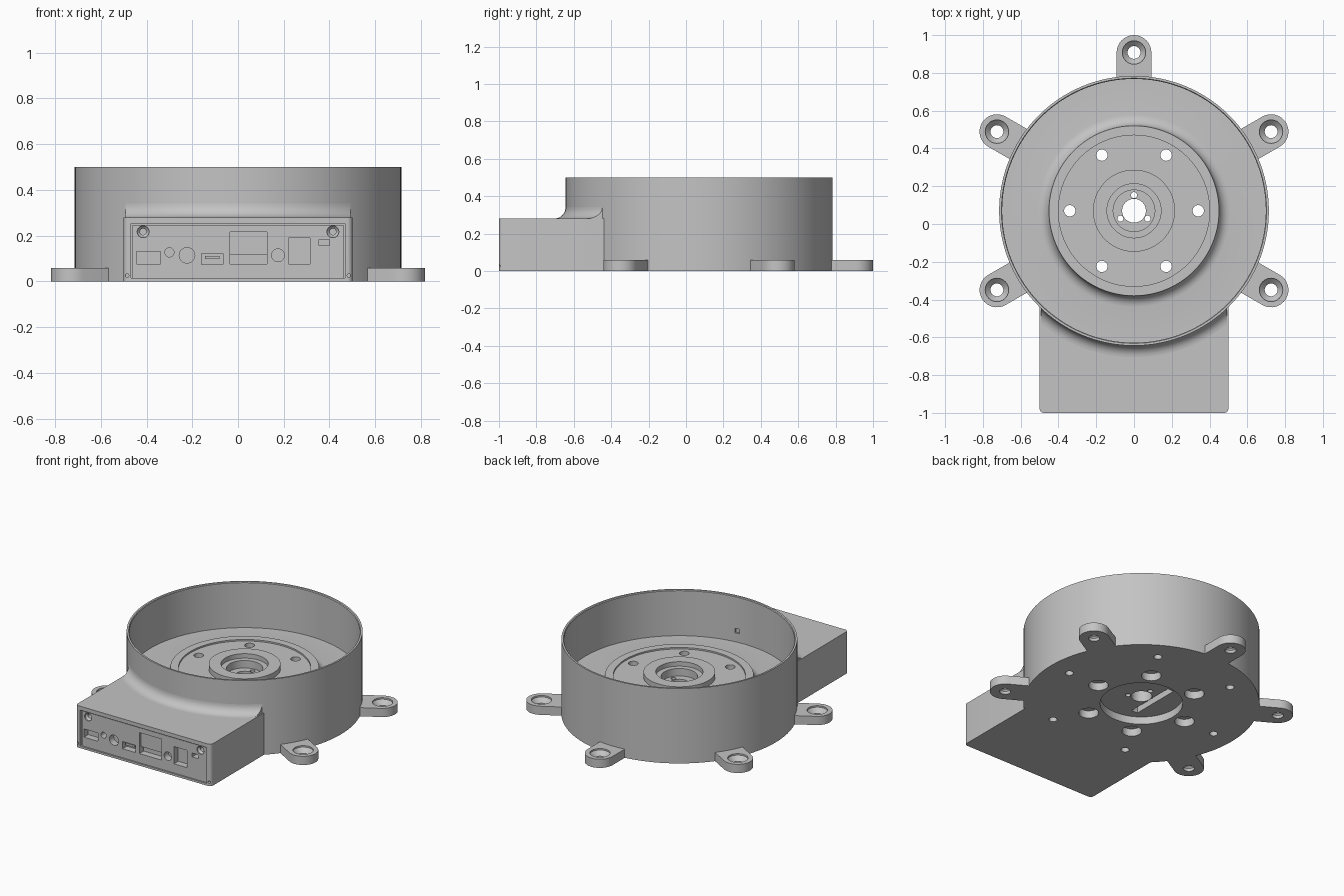
import bpy, bmesh
from math import pi, cos, sin, radians
from mathutils import Matrix, Vector

cube = bpy.data.objects.get("Cube")
if cube:
    bpy.data.objects.remove(cube, do_unlink=True)

GREY = (0.55, 0.55, 0.55, 1)
mat = bpy.data.materials.new("plain grey")
mat.use_nodes = True
mat.diffuse_color = GREY
mat.node_tree.nodes["Principled BSDF"].inputs["Base Color"].default_value = GREY

AXIS = Matrix.Translation((0, 0.07, 0))      # drum axis
TURN = Matrix.Rotation(pi / 2, 4, 'X')       # local z points to the front


def finish(name, bm, matrix=Matrix()):
    bmesh.ops.transform(bm, matrix=matrix, verts=bm.verts)
    bmesh.ops.recalc_face_normals(bm, faces=bm.faces)
    mesh = bpy.data.meshes.new(name)
    bm.to_mesh(mesh)
    bm.free()
    mesh.materials.append(mat)
    ob = bpy.data.objects.new(name, mesh)
    bpy.context.collection.objects.link(ob)
    return ob


def lathe(name, profile, matrix=Matrix(), seg=24):
    """Spin an (r, z) profile; it is closed into a loop unless it starts on the axis."""
    bm = bmesh.new()
    vs = [bm.verts.new((r, 0, z)) for r, z in profile]
    pairs = list(zip(vs, vs[1:]))
    if profile[0][0] > 0:
        pairs.append((vs[-1], vs[0]))
    edges = [bm.edges.new(p) for p in pairs]
    bmesh.ops.spin(bm, geom=vs + edges, cent=(0, 0, 0), axis=(0, 0, 1),
                   angle=2 * pi, steps=seg, use_merge=True)
    bmesh.ops.remove_doubles(bm, verts=bm.verts, dist=1e-5)
    return finish(name, bm, matrix)


def rod(r, z0, z1, matrix=Matrix(), seg=24):
    return lathe("cutter", [(0, z0), (r, z0), (r, z1), (0, z1)], matrix, seg)


def block(name, x, y, z, bevel=0):
    bm = bmesh.new()
    bmesh.ops.create_cube(bm, size=1)
    for v in bm.verts:
        v.co = Vector([a + (c + 0.5) * (b - a) for c, (a, b) in zip(v.co, (x, y, z))])
    if bevel:
        # round the top and the upright front edges only
        def rounded(e):
            a, b = (v.co for v in e.verts)
            top = a.z == b.z == max(z) and not a.y == b.y == max(y)
            return top or (a.y == b.y == min(y) and a.x == b.x)
        bmesh.ops.bevel(bm, geom=[e for e in bm.edges if rounded(e)], offset=bevel,
                        segments=4, profile=0.5, affect='EDGES')
    return finish(name, bm)


def combine(ob, tool, operation='DIFFERENCE'):
    mod = ob.modifiers.new("cut", 'BOOLEAN')
    mod.operation, mod.solver, mod.object = operation, 'EXACT', tool
    bpy.context.view_layer.objects.active = ob
    bpy.ops.object.modifier_apply(modifier=mod.name)
    bpy.data.objects.remove(tool, do_unlink=True)


def around(angle, radius):
    return AXIS @ Matrix.Rotation(radians(angle), 4, 'Z') @ Matrix.Translation((radius, 0, 0))


parts = []

# Drum: thin wall, floor with a coved raised disc, stepped hub, recess underneath
cove = [(0.51 - 0.06 * sin(t * pi / 12), 0.255 - 0.06 * cos(t * pi / 12)) for t in range(7)]
drum = lathe("drum", [(0.714, 0), (0.714, 0.5), (0.702, 0.5), (0.698, 0.495), (0.698, 0.195)]
             + cove + [(0.40, 0.255), (0.40, 0.245), (0.217, 0.245), (0.217, 0.28),
                       (0.143, 0.28), (0.143, 0.25), (0.11, 0.25), (0.11, 0.2),
                       (0.063, 0.2), (0.063, 0.05), (0.25, 0.05), (0.25, 0)],
             AXIS, 128)
for k in range(6):
    # counterbored bolt holes, and blind holes further out
    combine(drum, lathe("cutter", [(0, -0.01), (0.06, -0.01), (0.06, 0.05), (0.03, 0.05),
                                   (0.03, 0.3), (0, 0.3)], around(60 * k, 0.34)))
    combine(drum, rod(0.025, -0.01, 0.06, around(60 * k, 0.57)))
for k in range(3):
    combine(drum, rod(0.016, 0.02, 0.3, around(90 + 120 * k, 0.083), 16))
combine(drum, block("cutter", (-0.11, -0.065), (-0.1, 0.24), (0.02, 0.09)))
combine(drum, block("cutter", (0.045, 0.075), (-0.66, -0.6), (0.255, 0.285)))
parts.append(drum)

# Mounting lugs with countersunk holes
for i, angle in enumerate((-30, 30, 90, 150, 210)):
    bm = bmesh.new()
    outline = [(-0.16, 0.092)] + [(0.092 * sin(t * pi / 16), 0.092 * cos(t * pi / 16))
                                  for t in range(17)] + [(-0.16, -0.092)]
    face = bm.faces.new([bm.verts.new((x, y, 0)) for x, y in outline])
    top = bmesh.ops.extrude_face_region(bm, geom=[face])["geom"]
    bmesh.ops.translate(bm, vec=(0, 0, 0.058),
                        verts=[v for v in top if isinstance(v, bmesh.types.BMVert)])
    spot = around(angle, 0.838)
    lug = finish(f"mounting_lug_{i + 1}", bm, spot)
    combine(lug, lathe("cutter", [(0, -0.01), (0.034, -0.01), (0.034, 0.02), (0.062, 0.048),
                                  (0.062, 0.07), (0, 0.07)], spot))
    parts.append(lug)

# Connector housing, hollowed for its front panel and trimmed to the drum
housing = block("connector_housing", (-0.5, 0.5), (-1, -0.1), (0, 0.28), 0.022)
combine(housing, rod(0.708, -0.1, 0.6, AXIS, 128))
combine(housing, block("cutter", (-0.468, 0.468), (-1.1, -0.92), (0.014, 0.254)))
for side in (-1, 1):
    combine(housing, rod(0.008, -0.02, 0.05,
                         Matrix.Translation((side * 0.485, -0.99, 0.026)) @ TURN, 12))
parts.append(housing)

# Coved blend between housing top and drum wall
blend_arc = [(0.775 - 0.061 * sin(t * pi / 16), 0.341 - 0.061 * cos(t * pi / 16))
             for t in range(9)]
blend = lathe("housing_blend", [(0.708, 0.27), (0.775, 0.27)] + blend_arc + [(0.708, 0.341)],
              AXIS, 128)
combine(blend, block("cutter", (-0.492, 0.492), (-1, -0.3), (0.2, 0.4)), 'INTERSECT')
parts.append(blend)

# Front panel with its openings
panel = block("front_panel", (-0.461, 0.461), (-0.99, -0.918), (0.014, 0.247))
ports = [(-0.445, -0.34, 0.075, 0.13), (-0.16, -0.065, 0.074, 0.122),
         (-0.035, 0.127, 0.075, 0.215), (0.22, 0.315, 0.075, 0.19),
         (0.355, 0.4, 0.157, 0.183)]
for x0, x1, z0, z1 in ports:
    combine(panel, block("cutter", (x0, x1), (-1.1, -0.945), (z0, z1)))
for x, z, r in ((-0.30, 0.127, 0.02), (-0.223, 0.114, 0.034), (0.175, 0.114, 0.028)):
    combine(panel, rod(r, -0.045, 0.1, Matrix.Translation((x, -0.99, z)) @ TURN))
for side in (-1, 1):
    combine(panel, lathe("cutter", [(0, -0.05), (0.014, -0.05), (0.014, -0.02), (0.026, -0.008),
                                    (0.026, 0.02), (0, 0.02)],
                         Matrix.Translation((side * 0.415, -0.99, 0.217)) @ TURN))
parts.append(panel)

# Inner parts of two sockets
parts.append(block("small_socket_tongue", (-0.145, -0.08), (-0.978, -0.94), (0.098, 0.112)))
parts.append(block("large_socket_shelf", (-0.036, 0.128), (-0.972, -0.94), (0.115, 0.216)))

for ob in bpy.context.view_layer.objects:
    ob.select_set(ob in parts)
bpy.context.view_layer.objects.active = drum
bpy.ops.object.shade_smooth_by_angle(angle=radians(28))
